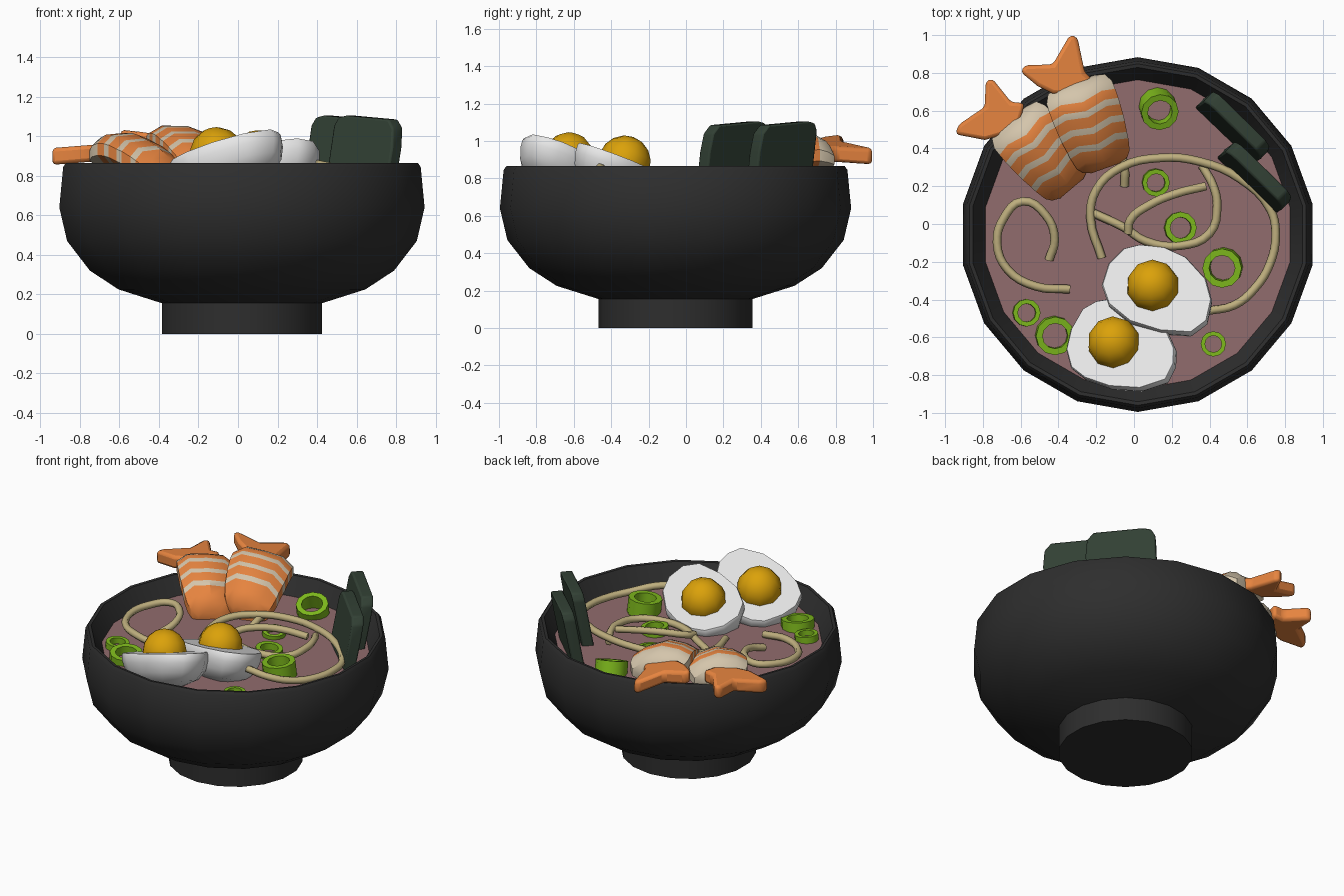
import bpy, bmesh, math
from mathutils import Vector, Matrix

if "Cube" in bpy.data.objects:
    bpy.data.objects.remove(bpy.data.objects["Cube"])


def material(name, r, g, b):
    m = bpy.data.materials.new(name)
    m.diffuse_color = (r, g, b, 1)
    m.use_nodes = True
    m.node_tree.nodes["Principled BSDF"].inputs["Base Color"].default_value = m.diffuse_color
    return m


BLACK = material("black glaze", .027, .027, .027)
BROTH = material("broth", .285, .15, .155)
NOODLE = material("noodle tan", .52, .43, .21)
WHITE = material("egg white", .81, .81, .81)
YOLK = material("yolk yellow", .71, .36, .003)
GREEN = material("spring onion green", .21, .49, .012)
WEED = material("seaweed green", .032, .052, .035)
ORANGE = material("prawn orange", .79, .23, .05)
FLESH = material("prawn flesh", .66, .56, .41)


def finish(name, bm, mats, angle=40, bevel=0):
    bmesh.ops.recalc_face_normals(bm, faces=bm.faces)
    me = bpy.data.meshes.new(name)
    bm.to_mesh(me)
    bm.free()
    ob = bpy.data.objects.new(name, me)
    bpy.context.collection.objects.link(ob)
    for m in mats:
        me.materials.append(m)
    bpy.ops.object.select_all(action='DESELECT')
    ob.select_set(True)
    bpy.context.view_layer.objects.active = ob
    if bevel:
        mod = ob.modifiers.new("soft_edges", 'BEVEL')
        mod.width, mod.segments, mod.limit_method = bevel, 2, 'ANGLE'
    bpy.ops.object.shade_smooth_by_angle(angle=math.radians(angle))
    return ob


def loft(name, rings, mats, angle=40, caps=True, loop=False, rule=None):
    """Skin a list of equal point rings; rule(i) gives the material of band i."""
    bm = bmesh.new()
    vs = [[bm.verts.new(p) for p in r] for r in rings]
    n, m = len(vs[0]), len(vs)
    for i in range(m if loop else m - 1):
        a, b = vs[i], vs[(i + 1) % m]
        for k in range(n):
            f = bm.faces.new((a[k], a[(k + 1) % n], b[(k + 1) % n], b[k]))
            f.material_index = rule(i) if rule else 0
    if caps and not loop:
        for i, r in ((0, vs[0]), (m - 2, vs[-1])):
            bm.faces.new(r).material_index = rule(i) if rule else 0
    return finish(name, bm, mats, angle)


def circle(r, z, n, centre=(0, 0), start=90):
    return [Vector((centre[0] + r * math.cos(math.radians(start + 360 * k / n)),
                    centre[1] + r * math.sin(math.radians(start + 360 * k / n)), z))
            for k in range(n)]


# Bowl with foot, rounded belly and thin sloping rim
C = (.02, -.056)
profile = [(.412, 0), (.412, .155), (.635, .225), (.782, .32), (.899, .47), (.939, .64),
           (.919, .845), (.904, .866), (.885, .864), (.795, .71)]
loft("bowl", [circle(r, z, 18, C) for r, z in profile], [BLACK], 36)
loft("soup", [circle(.79, .72, 18, C), circle(.822, .752, 18, C)], [BROTH], 30)


# Noodles as round tubes along smooth paths
def noodle(name, pts):
    cu = bpy.data.curves.new(name, 'CURVE')
    cu.dimensions = '3D'
    cu.bevel_depth, cu.bevel_resolution, cu.resolution_u = .023, 1, 4
    cu.use_fill_caps = True
    sp = cu.splines.new('BEZIER')
    sp.bezier_points.add(len(pts) - 1)
    for bp, p in zip(sp.bezier_points, pts):
        bp.co = p
        bp.handle_left_type = bp.handle_right_type = 'AUTO'
    cu.materials.append(NOODLE)
    ob = bpy.data.objects.new(name, cu)
    bpy.context.collection.objects.link(ob)
    bpy.ops.object.select_all(action='DESELECT')
    ob.select_set(True)
    bpy.context.view_layer.objects.active = ob
    bpy.ops.object.convert(target='MESH')


noodle("long_noodle", [(-.17, -.18, .76), (-.23, .03, .78), (-.2, .18, .80), (-.07, .30, .81),
                       (.14, .35, .82), (.35, .33, .82), (.56, .24, .81), (.72, .08, .79),
                       (.75, -.05, .79), (.72, -.21, .79), (.64, -.34, .80), (.53, -.43, .83),
                       (.39, -.46, .86)])
noodle("loop_noodle", [(-.22, .06, .77), (-.05, -.02, .79), (.06, -.09, .79), (.24, -.115, .79),
                       (.40, -.05, .79), (.44, .1, .80), (.42, .2, .80), (.36, .31, .78)])
noodle("inner_noodle", [(-.03, -.05, .80), (-.02, .02, .82), (.08, .1, .84), (.22, .16, .84),
                        (.38, .2, .82)])
noodle("left_noodle", [(-.45, -.19, .77), (-.42, -.08, .80), (-.47, .05, .82), (-.59, .12, .82),
                       (-.69, .03, .81), (-.725, -.1, .80), (-.67, -.24, .79), (-.52, -.33, .79),
                       (-.34, -.345, .77)])
noodle("short_noodle", [(-.07, .38, .77), (-.05, .30, .79), (-.05, .2, .76)])


# Half eggs: flat tilted face over a rounded hull, with a yolk ball
def half_egg(name, outline, centre, slope, yolk):
    c = Vector(centre)
    n = Vector((-slope[0], -slope[1], 1)).normalized()

    def ring(s, d):
        pts = []
        for x, y in outline:
            dx, dy = x - c.x, y - c.y
            p = Vector((dx, dy, slope[0] * dx + slope[1] * dy))
            pts.append(c + p * s - n * d)
        return pts

    loft(name + "_white", [ring(s, d) for s, d in
         ((1, 0), (1.025, .015), (1.015, .055), (.94, .115), (.76, .17), (.4, .205))],
         [WHITE], 50)
    bm = bmesh.new()
    dx, dy = yolk[0] - c.x, yolk[1] - c.y
    at = Vector((yolk[0], yolk[1], c.z + slope[0] * dx + slope[1] * dy)) + n * .005
    rot = Vector((0, 0, 1)).rotation_difference(n).to_matrix().to_4x4()
    bmesh.ops.create_uvsphere(bm, u_segments=10, v_segments=8, radius=.14,
                              matrix=Matrix.Translation(at) @ rot)
    finish(name + "_yolk", bm, [YOLK], 45)


half_egg("front_egg", [(-.2, -.41), (-.27, -.45), (-.33, -.555), (-.355, -.66), (-.33, -.755),
                       (-.26, -.81), (-.13, -.855), (.03, -.865), (.165, -.82), (.205, -.74),
                       (.21, -.66), (.16, -.55), (.05, -.44), (-.08, -.39)],
         (-.08, -.64, .912), (.26, -.33), (-.105, -.63))
half_egg("back_egg", [(-.05, -.13), (-.13, -.21), (-.165, -.32), (-.13, -.42), (-.02, -.51),
                      (.14, -.56), (.30, -.57), (.38, -.51), (.405, -.40), (.375, -.29),
                      (.27, -.175), (.16, -.125), (.03, -.11)],
         (.13, -.35, .895), (.09, -.36), (.10, -.33))

# Spring onion rings: x, y, centre z, radius, height, tilt x, tilt y
for i, (x, y, z, r, h, tx, ty) in enumerate([
        (.13, .61, .775, .10, .11, 20, 8), (.115, .22, .76, .073, .05, 5, 5),
        (.245, -.02, .765, .085, .06, 0, 5), (.47, -.23, .785, .104, .12, 4, -4),
        (.42, -.635, .76, .067, .05, 0, 0), (-.57, -.47, .76, .073, .06, 0, 5),
        (-.42, -.59, .77, .102, .07, 5, 5)]):
    mat = (Matrix.Translation((x, y, z)) @ Matrix.Rotation(math.radians(tx), 4, 'X')
           @ Matrix.Rotation(math.radians(ty), 4, 'Y'))
    rings = [[mat @ p for p in circle(r * s, t * h / 2, 12)]
             for s, t in ((1, -1), (1, 1), (.66, 1), (.66, -1))]
    loft(f"spring_onion_{i + 1}", rings, [GREEN], 40, loop=True)


# Flat plates extruded from an outline, used for seaweed and tails
def plate(name, pts, mat, offset, bevel):
    bm = bmesh.new()
    f = bm.faces.new([bm.verts.new(p) for p in pts])
    ext = bmesh.ops.extrude_face_region(bm, geom=[f])
    bmesh.ops.translate(bm, vec=offset,
                        verts=[v for v in ext['geom'] if isinstance(v, bmesh.types.BMVert)])
    return finish(name, bm, [mat], 40, bevel)


# Two seaweed sheets leaning against the rim
along, out = Vector((.72, -.69, 0)), Vector((.69, .72, 0))
for i, (x, y) in enumerate([(.497, .488), (.612, .222)]):
    shape = [(-.215, .72), (.215, .72), (.225, .94), (.215, 1.04), (.175, 1.085),
             (-.13, 1.105), (-.18, 1.095), (-.205, 1.055)]
    pts = [Vector((x, y, 0)) + along * u + out * ((w - .9) * .18) + Vector((0, 0, w))
           for u, w in shape]
    plate(f"seaweed_sheet_{i + 1}", pts, WEED, out * .075, .01)


# Prawns: banded body with ridged section, and a forked tail
def prawn(name, start, end, width, rise, roll, outline, tail_z, tail_slope):
    a, b = Vector((*start, 0)), Vector((*end, 0))
    d = (b - a).normalized()
    side = Vector((-d.y, d.x, 0))
    # distance along, width factor, height of centre, half height
    rows = [(-.03, .55, .92, .05), (0, .86, .93, .075), (.09, .99, .95, .09),
            (.19, 1, .96, .098), (.30, 1, .957, .1), (.375, .99, .95, .1),
            (.50, .97, .93, .1), (.575, .95, .92, .1), (.70, .90, .893, .1),
            (.775, .88, .875, .1), (.91, .80, .84, .095), (.98, .68, .815, .085),
            (1.02, .45, .795, .05)]
    rings = []
    for t, w, z, h in rows:
        ring = []
        for k in range(10):
            ang = math.radians(90 + 36 * k)
            u, v = math.cos(ang), math.sin(ang)
            wave = .013 * math.cos(ang * 4) * (1 if 0 < t < .95 else 0)
            off = u * w * width / 2
            p = a.lerp(b, t) + d * wave + side * off
            ring.append(p + Vector((0, 0, z + rise + v * h - roll * off)))
        rings.append(ring)
    # pale flesh at the tail end and in three bands
    loft(name + "_body", rings, [ORANGE, FLESH], 30,
         rule=lambda i: 1 if i < 3 or i in (4, 6, 8) else 0)
    pts = [Vector((x, y, tail_z + tail_slope[0] * (x - a.x) + tail_slope[1] * (y - a.y)))
           for x, y in outline]
    plate(name + "_tail", pts, ORANGE, Vector((0, 0, .085)), .022)


prawn("left_prawn", (-.635, .55), (-.335, .195), .375, -.04, .08,
      [(-.58, .64), (-.65, .645), (-.75, .77), (-.785, .755), (-.79, .62), (-.93, .525),
       (-.945, .475), (-.79, .445), (-.70, .47), (-.60, .55)], .88, (.08, 0))
prawn("right_prawn", (-.305, .74), (-.15, .305), .39, -.005, .17,
      [(-.22, .77), (-.26, .80), (-.30, .99), (-.34, 1.0), (-.43, .845), (-.58, .84),
       (-.60, .805), (-.51, .73), (-.43, .69), (-.30, .68)], .90, (-.2, -.11))
